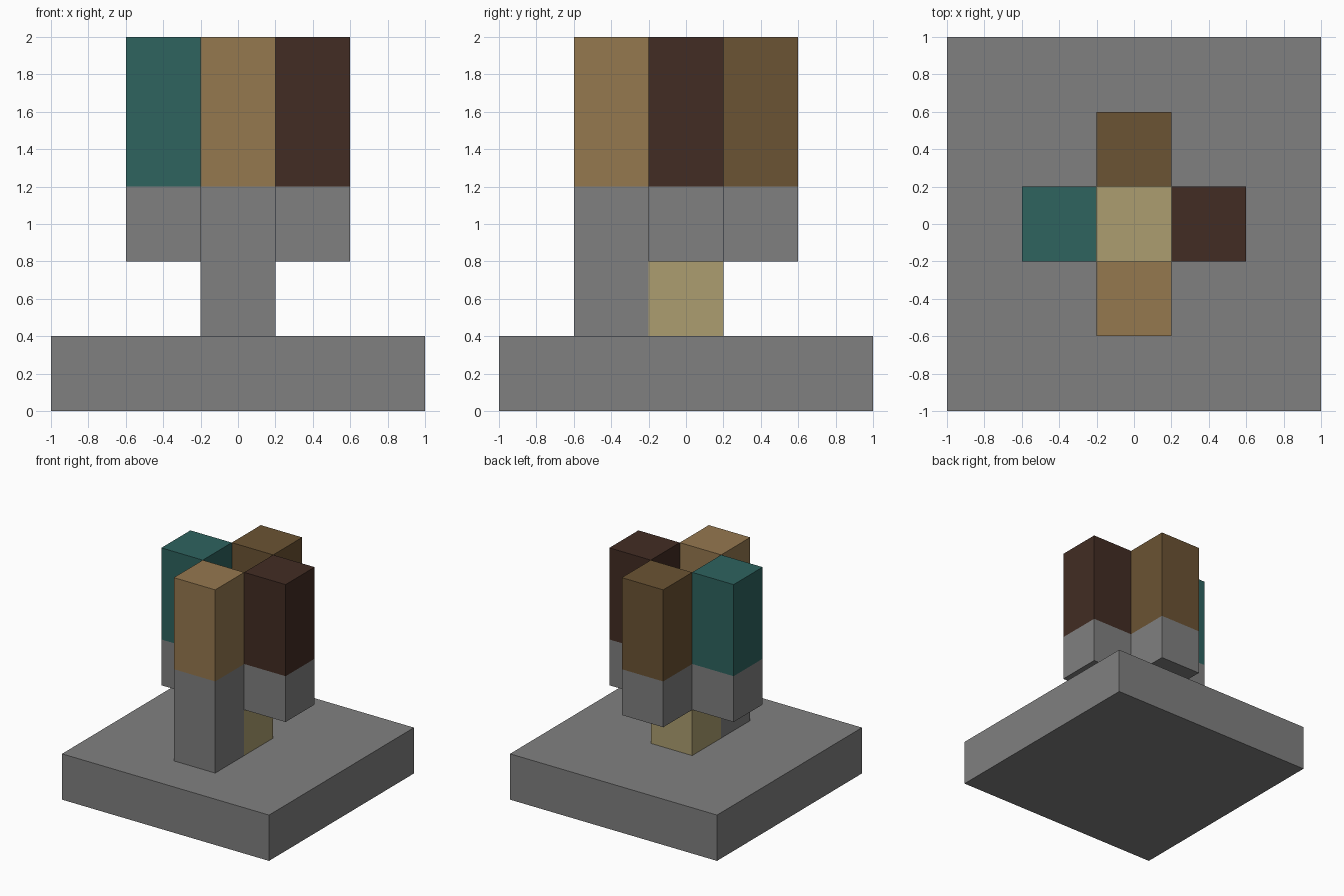
import bpy

if "Cube" in bpy.data.objects:
    bpy.data.objects.remove(bpy.data.objects["Cube"], do_unlink=True)


def linear(c):
    c /= 255
    return c / 12.92 if c <= 0.04045 else ((c + 0.055) / 1.055) ** 2.4


def material(name, *rgb):
    mat = bpy.data.materials.new(name)
    mat.use_nodes = True
    color = (*[linear(c) for c in rgb], 1)
    mat.diffuse_color = color
    bsdf = next(n for n in mat.node_tree.nodes if n.type == 'BSDF_PRINCIPLED')
    bsdf.inputs["Base Color"].default_value = color
    return mat


def block(name, x, y, bottom, top, width, mat):
    """Square upright block centred on x, y."""
    height = top - bottom
    bpy.ops.mesh.primitive_cube_add(size=1, location=(x, y, bottom + height / 2))
    obj = bpy.context.object
    obj.name = name
    obj.scale = (width, width, height)
    bpy.ops.object.transform_apply(location=False, rotation=False, scale=True)
    obj.data.materials.append(mat)


gray = material("stone gray", 128, 128, 128)
khaki = material("khaki", 172, 158, 112)
tan = material("tan", 149, 120, 79)
brown = material("brown", 107, 83, 51)
dark = material("dark brown", 66, 44, 35)
teal = material("teal", 46, 99, 95)

CELL = 0.4

# Base slab and the low centre block
block("base", 0, 0, 0, CELL, 2, gray)
block("centre_block", 0, 0, CELL, 3 * CELL, CELL, khaki)

# Four coloured pillars on gray supports; only the front one reaches the base
for side, x, y, foot, mat in (
    ("front", 0, -1, 1, tan),
    ("back", 0, 1, 2, brown),
    ("left", 1, 0, 2, dark),
    ("right", -1, 0, 2, teal),
):
    block(side + "_support", x * CELL, y * CELL, foot * CELL, 3 * CELL, CELL, gray)
    block(side + "_pillar", x * CELL, y * CELL, 3 * CELL, 5 * CELL, CELL, mat)
